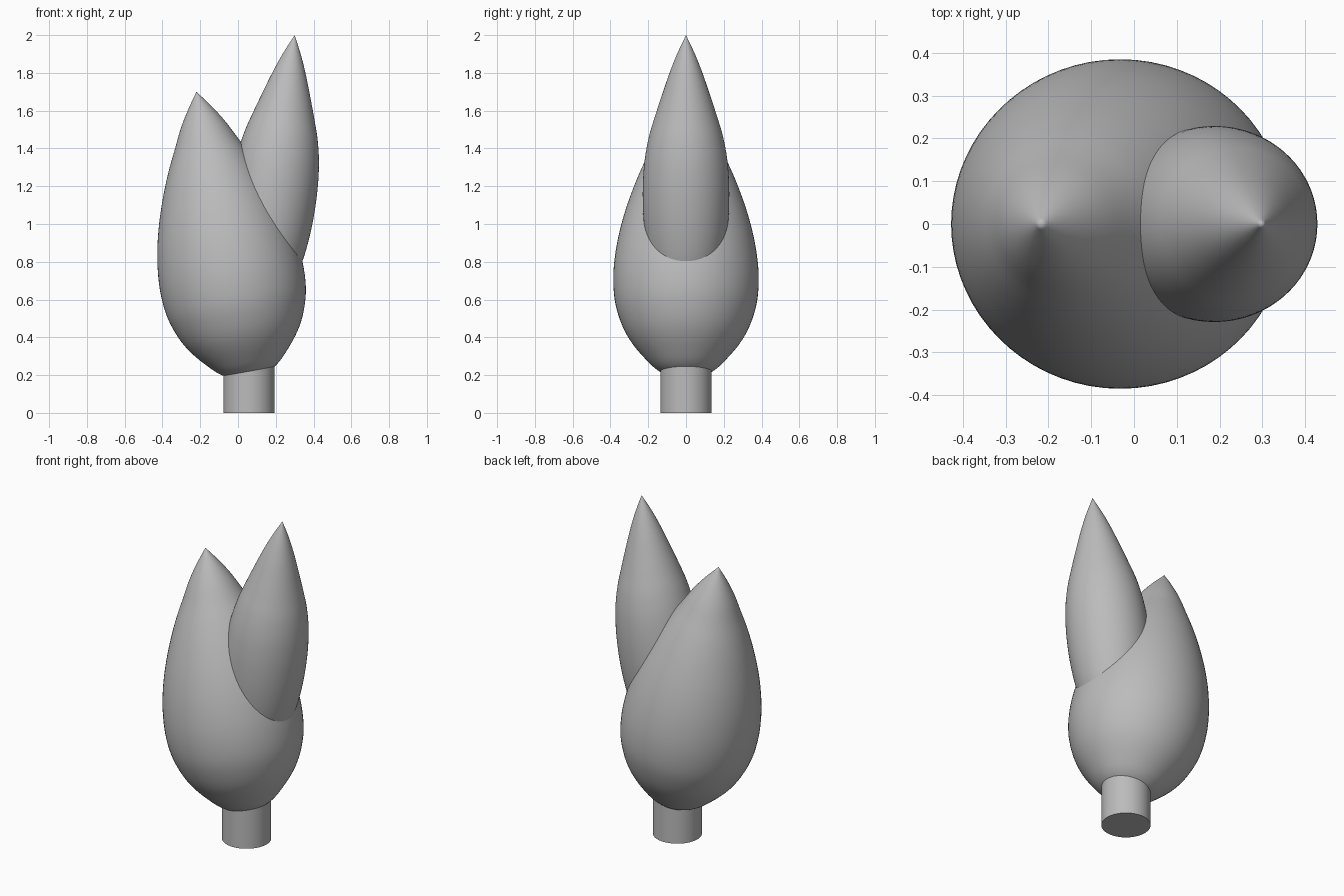
import bpy, bmesh, math
from mathutils import Vector, Matrix

cube = bpy.data.objects.get("Cube")
if cube:
    bpy.data.objects.remove(cube, do_unlink=True)

SIDES = 72

grey = bpy.data.materials.new("plain_grey")
grey.use_nodes = True
grey.diffuse_color = (0.5, 0.5, 0.5, 1)
grey.node_tree.nodes["Principled BSDF"].inputs["Base Color"].default_value = (0.5, 0.5, 0.5, 1)


def smooth_profile(points, steps=5):
    """Pass a smooth curve through (radius, distance below tip) points."""
    p = [Vector(q) for q in points]
    p = [2 * p[0] - p[1]] + p + [2 * p[-1] - p[-2]]
    out = []
    for a, b, c, d in zip(p, p[1:], p[2:], p[3:]):
        for i in range(steps):
            t = i / steps
            out.append(0.5 * (2 * b + (c - a) * t + (2 * a - 5 * b + 4 * c - d) * t * t
                              + (3 * b - a - 3 * c + d) * t ** 3))
    return out + [p[-2]]


def finish(name, bm, matrix):
    bmesh.ops.recalc_face_normals(bm, faces=bm.faces)
    mesh = bpy.data.meshes.new(name)
    bm.to_mesh(mesh)
    bm.free()
    mesh.transform(matrix)
    mesh.materials.append(grey)
    obj = bpy.data.objects.new(name, mesh)
    bpy.context.collection.objects.link(obj)
    bpy.ops.object.select_all(action='DESELECT')
    obj.select_set(True)
    bpy.context.view_layer.objects.active = obj
    bpy.ops.object.shade_smooth_by_angle(angle=math.radians(40))
    return obj


def bud(name, tip, lean, points):
    """Turned pointed bud hanging from its tip, leaning sideways."""
    bm = bmesh.new()
    verts = [bm.verts.new((r, 0, -s)) for r, s in smooth_profile(points)]
    edges = [bm.edges.new(pair) for pair in zip(verts, verts[1:])]
    bmesh.ops.spin(bm, geom=verts + edges, axis=(0, 0, 1), cent=(0, 0, 0),
                   angle=math.tau, steps=SIDES)
    bmesh.ops.remove_doubles(bm, verts=bm.verts, dist=0.0005)
    return finish(name, bm, Matrix.Translation(tip) @ Matrix.Rotation(math.radians(lean), 4, 'Y'))


# Large bud, leaning to the right
bud("large_bud", (-0.22, 0, 1.70), -10.7, [
    (0, 0), (0.066, 0.092), (0.12, 0.18), (0.17, 0.28), (0.222, 0.385), (0.275, 0.51),
    (0.327, 0.66), (0.365, 0.815), (0.384, 0.97), (0.379, 1.11), (0.352, 1.22),
    (0.303, 1.325), (0.225, 1.425), (0.136, 1.506), (0, 1.56)])

# Slender bud, leaning to the left and growing out of the large one
bud("slender_bud", (0.30, 0, 2.0), 7.6, [
    (0, 0), (0.049, 0.105), (0.09, 0.21), (0.129, 0.325), (0.163, 0.43), (0.193, 0.53),
    (0.215, 0.64), (0.226, 0.75), (0.229, 0.86), (0.225, 0.98), (0.213, 1.1),
    (0.194, 1.2), (0.155, 1.32), (0.09, 1.42), (0, 1.46)])

# Short round stem
stem = bmesh.new()
bmesh.ops.create_cone(stem, cap_ends=True, segments=SIDES,
                      radius1=0.136, radius2=0.136, depth=0.3)
finish("stem", stem, Matrix.Translation((0.058, 0, 0.15)))
